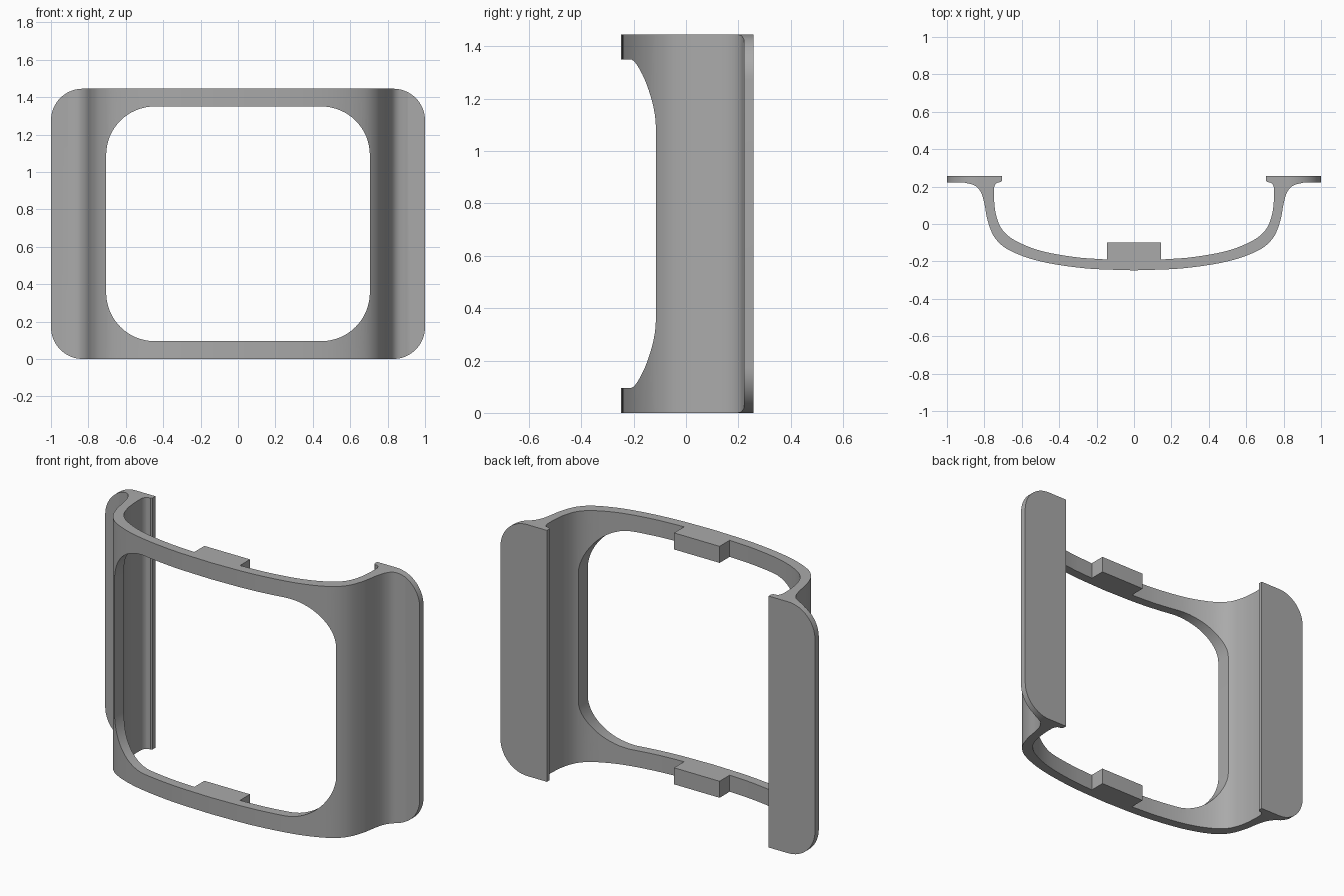
import bpy, bmesh, math
from mathutils import Vector

HEIGHT = 1.445

if "Cube" in bpy.data.objects:
    bpy.data.objects.remove(bpy.data.objects["Cube"])

grey = bpy.data.materials.new("plain grey")
grey.use_nodes = True
colour = (0.4, 0.4, 0.4, 1)
grey.diffuse_color = colour
grey.node_tree.nodes["Principled BSDF"].inputs["Base Color"].default_value = colour


def spline(points, steps=6):
    """Smooth curve through the points."""
    p = [Vector(q) for q in points]
    p = [2 * p[0] - p[1]] + p + [2 * p[-1] - p[-2]]
    out = []
    for a, b, c, d in zip(p, p[1:], p[2:], p[3:]):
        for i in range(steps):
            t = i / steps
            out.append(0.5 * (2 * b + (c - a) * t + (2 * a - 5 * b + 4 * c - d) * t * t
                              + (3 * b - a - 3 * c + d) * t ** 3))
    return out + [p[-2]]


def rounded_rect(half_x, z0, z1, r, steps=16):
    out = []
    corners = [(half_x - r, z1 - r), (r - half_x, z1 - r),
               (r - half_x, z0 + r), (half_x - r, z0 + r)]
    for k, (cx, cz) in enumerate(corners):
        for i in range(steps + 1):
            a = math.pi / 2 * (k + i / steps)
            out.append((cx + r * math.cos(a), cz + r * math.sin(a)))
    return out


def prism(name, outline, offset):
    """Extrude a closed 3D outline along an offset."""
    bm = bmesh.new()
    face = bm.faces.new([bm.verts.new(p) for p in outline])
    ext = bmesh.ops.extrude_face_region(bm, geom=[face])["geom"]
    bmesh.ops.translate(bm, vec=offset, verts=[v for v in ext if isinstance(v, bmesh.types.BMVert)])
    bmesh.ops.recalc_face_normals(bm, faces=bm.faces)
    mesh = bpy.data.meshes.new(name)
    bm.to_mesh(mesh)
    bm.free()
    mesh.materials.append(grey)
    ob = bpy.data.objects.new(name, mesh)
    bpy.context.collection.objects.link(ob)
    return ob


def boolean(ob, cutter, operation):
    mod = ob.modifiers.new("cut", 'BOOLEAN')
    mod.operation, mod.solver, mod.object = operation, 'EXACT', cutter
    bpy.context.view_layer.objects.active = ob
    bpy.ops.object.modifier_apply(modifier=mod.name)
    bpy.data.objects.remove(cutter)


# Half cross-section: bowed front, side wall flaring into the rear flange
outer = spline([(0, -0.248), (0.26, -0.237), (0.5, -0.2), (0.663, -0.142), (0.743, -0.075),
                (0.782, 0.016), (0.8, 0.11), (0.818, 0.168), (0.85, 0.205), (0.91, 0.222)])
flange = [(1, 0.222), (1, 0.257), (0.705, 0.257), (0.705, 0.232)]
lip = spline([(0.713, 0.224), (0.735, 0.219), (0.746, 0.203)], 3)
inner = spline([(0.749, 0.19), (0.748, 0.13), (0.738, 0.05), (0.706, -0.028), (0.636, -0.088),
                (0.5, -0.143), (0.315, -0.177), (0.145, -0.19)])
tab = [(0.145, -0.098)]
half = [tuple(p) for p in outer + flange + lip + inner + tab]
section = half + [(-x, y) for x, y in reversed(half[1:])]

# Frame body, trimmed to rounded outer corners, with the window opened
frame = prism("bowed_frame", [(x, y, -0.1) for x, y in section], (0, 0, HEIGHT + 0.2))
trim = prism("trim_block", [(x, -1, z) for x, z in rounded_rect(1, 0, HEIGHT, 0.17)], (0, 2, 0))
boolean(frame, trim, 'INTERSECT')
window = prism("window_cutter",
               [(x, -1, z) for x, z in rounded_rect(0.705, 0.095, HEIGHT - 0.095, 0.26)], (0, 1.15, 0))
boolean(frame, window, 'DIFFERENCE')

bpy.ops.object.select_all(action='DESELECT')
frame.select_set(True)
bpy.context.view_layer.objects.active = frame
bpy.ops.object.shade_smooth_by_angle(angle=math.radians(30))
